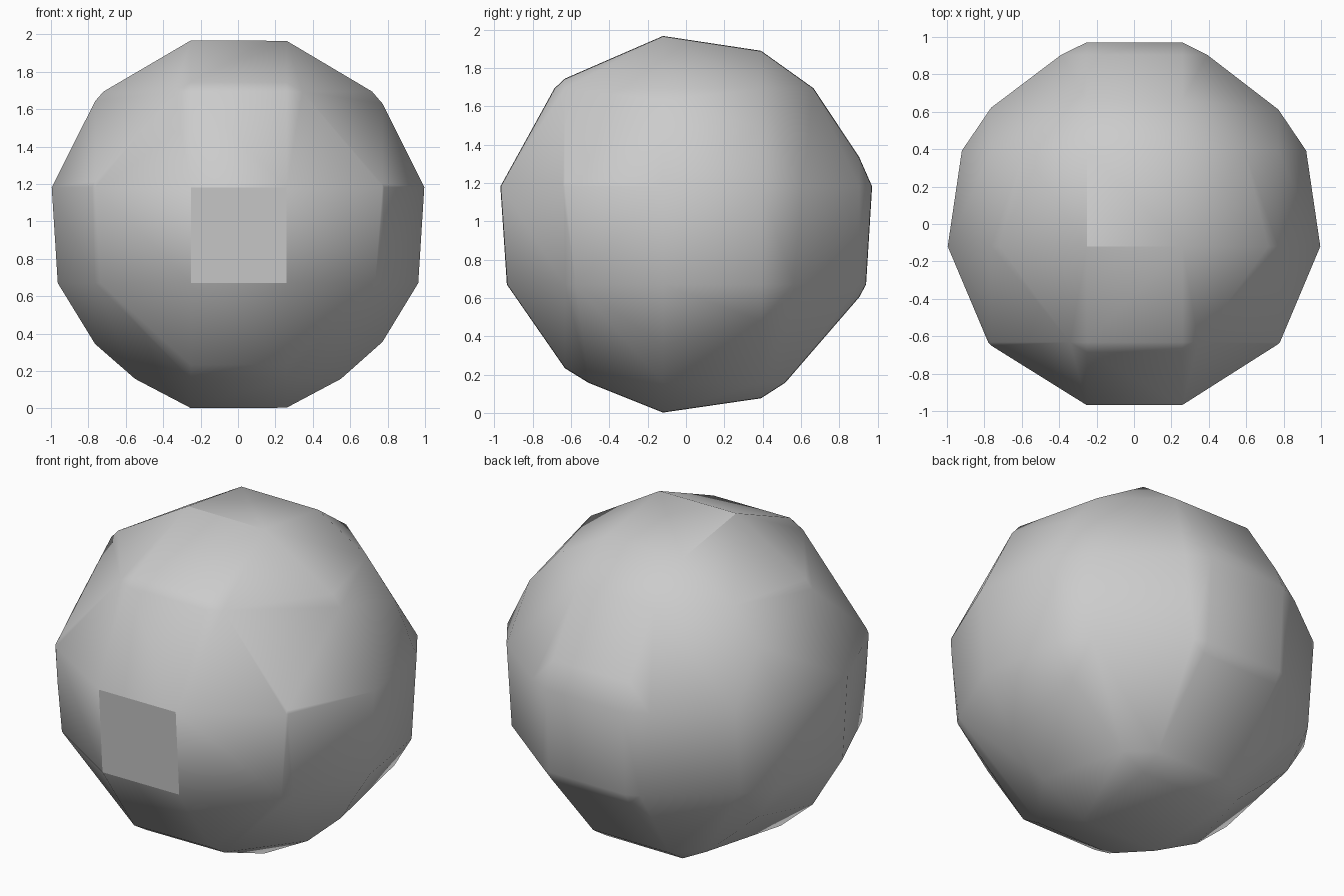
import bpy, bmesh, math
from itertools import product
from mathutils import Vector

cube = bpy.data.objects.get("Cube")
if cube:
    bpy.data.objects.remove(cube, do_unlink=True)

CENTRE = Vector((0, 0, 0.985))
RADIUS = 1.024
STEP = 0.512
ORIGIN = Vector((-0.252, -0.12, 0.67))   # one corner of the coarse sampling grid


def corner(ijk):
    return ORIGIN + STEP * Vector(ijk)


def depth(ijk):
    return (corner(ijk) - CENTRE).length - RADIUS


bm = bmesh.new()
crossings = {}


def crossing(a, b):
    """Vertex where the ball surface crosses a grid edge, shared between cells."""
    if (a, b) not in crossings:
        da, db = depth(a), depth(b)
        crossings[a, b] = bm.verts.new(corner(a).lerp(corner(b), da / (da - db)))
    return crossings[a, b]


# One facet per grid cell that the ball surface passes through
for cell in product(range(-3, 4), repeat=3):
    corners = [tuple(c + o for c, o in zip(cell, off)) for off in product((0, 1), repeat=3)]
    loop = []
    for a, b in product(corners, repeat=2):
        if a < b and sum(abs(p - q) for p, q in zip(a, b)) == 1:
            if (depth(a) < 0) != (depth(b) < 0):
                loop.append(crossing(a, b))
    if len(loop) < 3:
        continue
    middle = sum((v.co for v in loop), Vector()) / len(loop)
    normal = (middle - CENTRE).normalized()
    side = normal.orthogonal().normalized()
    up = normal.cross(side)
    loop.sort(key=lambda v: math.atan2((v.co - middle).dot(up), (v.co - middle).dot(side)))
    bm.faces.new(loop)

bmesh.ops.triangulate(bm, faces=bm.faces[:], ngon_method='BEAUTY')
bmesh.ops.recalc_face_normals(bm, faces=bm.faces[:])

mesh = bpy.data.meshes.new("faceted_ball")
bm.to_mesh(mesh)
bm.free()
ball = bpy.data.objects.new("faceted_ball", mesh)
bpy.context.collection.objects.link(ball)

# Plain grey surface
grey = bpy.data.materials.new("light_grey")
grey.use_nodes = True
colour = (0.6, 0.6, 0.6, 1)
grey.diffuse_color = colour
grey.node_tree.nodes["Principled BSDF"].inputs["Base Color"].default_value = colour
mesh.materials.append(grey)

# Smooth shading with the steeper creases kept sharp
bpy.context.view_layer.objects.active = ball
ball.select_set(True)
bpy.ops.object.shade_smooth_by_angle(angle=math.radians(30))
